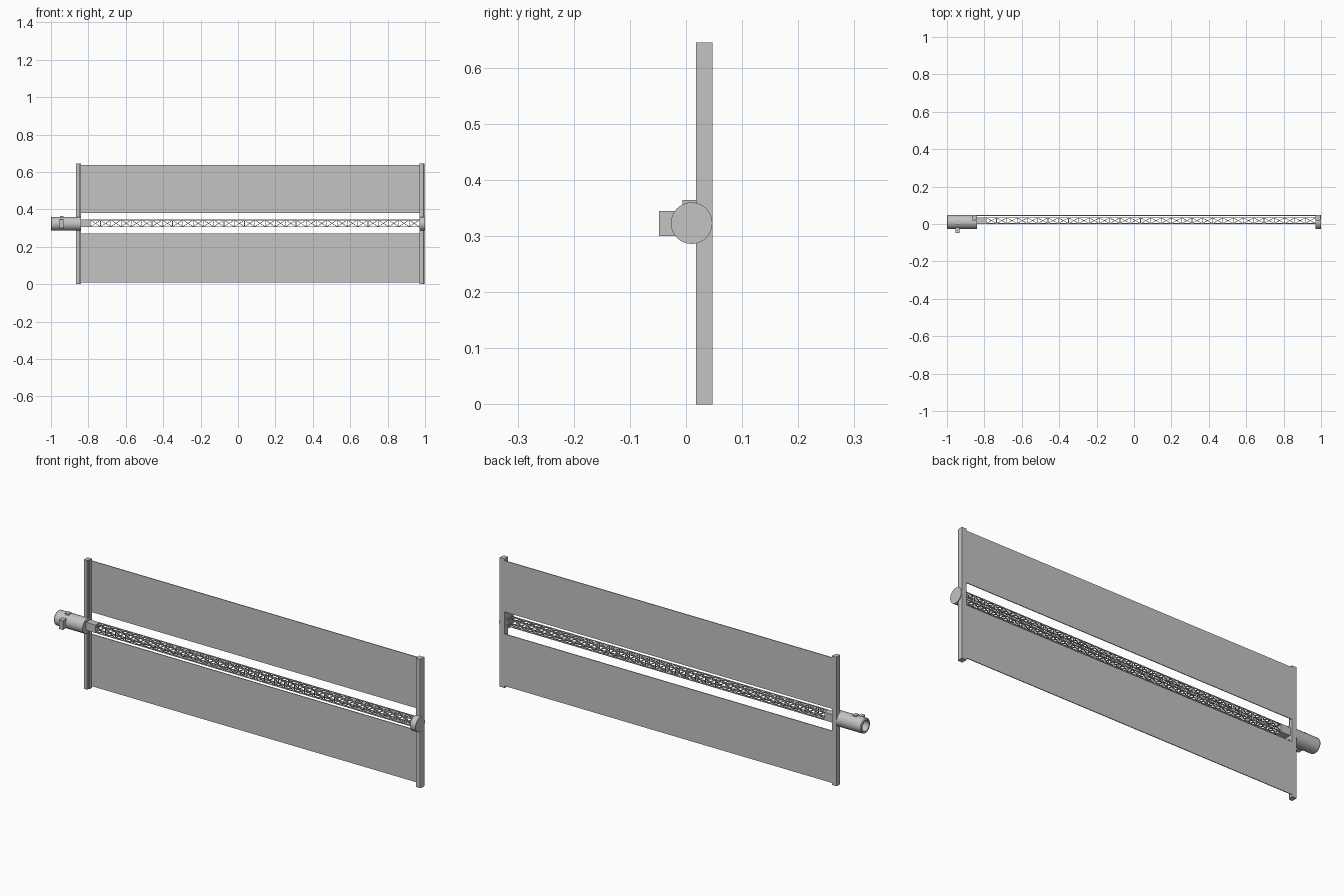
import bpy, bmesh, math
from mathutils import Matrix, Vector

cube = bpy.data.objects.get("Cube")
if cube:
    bpy.data.objects.remove(cube, do_unlink=True)

grey = bpy.data.materials.new("light grey")
grey.use_nodes = True
grey.diffuse_color = (0.55, 0.55, 0.55, 1)
grey.node_tree.nodes["Principled BSDF"].inputs["Base Color"].default_value = grey.diffuse_color

AXIS_Y, AXIS_Z = 0.01, 0.323      # mast tube centre line
TOP = 0.645                       # overall height
INNER_L, INNER_R = -0.84, 0.97    # span between end bars


def finish(name, bm, smooth=False):
    bmesh.ops.recalc_face_normals(bm, faces=bm.faces)
    mesh = bpy.data.meshes.new(name)
    bm.to_mesh(mesh)
    bm.free()
    mesh.materials.append(grey)
    obj = bpy.data.objects.new(name, mesh)
    bpy.context.collection.objects.link(obj)
    if smooth:
        bpy.ops.object.select_all(action='DESELECT')
        obj.select_set(True)
        bpy.context.view_layer.objects.active = obj
        bpy.ops.object.shade_smooth_by_angle(angle=math.radians(35))
    return obj


def box(name, x0, x1, y0, y1, z0, z1):
    bm = bmesh.new()
    centre = Vector((x0 + x1, y0 + y1, z0 + z1)) / 2
    size = Matrix.Diagonal((x1 - x0, y1 - y0, z1 - z0, 1))
    bmesh.ops.create_cube(bm, size=1, matrix=Matrix.Translation(centre) @ size)
    return finish(name, bm)


def lathe(name, profile, steps=32):
    """Turn (x, radius) points around the mast centre line."""
    bm = bmesh.new()
    centre = Vector((0, AXIS_Y, AXIS_Z))
    verts = [bm.verts.new(centre + Vector((x, 0, r))) for x, r in profile]
    edges = [bm.edges.new(pair) for pair in zip(verts, verts[1:])]
    bmesh.ops.spin(bm, geom=verts + edges, cent=centre, axis=(1, 0, 0),
                   angle=math.tau, steps=steps)
    bmesh.ops.remove_doubles(bm, verts=bm.verts, dist=1e-5)
    return finish(name, bm, True)


def bar(name, outline):
    """Extrude an (x, y) outline over the full height."""
    bm = bmesh.new()
    face = bm.faces.new([bm.verts.new((x, y, 0)) for x, y in outline])
    out = bmesh.ops.extrude_face_region(bm, geom=[face])
    top = [v for v in out["geom"] if isinstance(v, bmesh.types.BMVert)]
    bmesh.ops.translate(bm, verts=top, vec=(0, 0, TOP))
    return finish(name, bm)


def strut(bm, a, b, width):
    """Square rod between two points."""
    d = b - a
    m = Matrix.Translation((a + b) / 2) @ d.to_track_quat('Z', 'Y').to_matrix().to_4x4()
    bmesh.ops.create_cube(bm, size=1, matrix=m @ Matrix.Diagonal((width, width, d.length, 1)))


# End bars with a stepped front corner
bar("root_end_bar", [(-0.865, 0.047), (-0.865, 0.018), (-0.846, 0.018),
                     (-0.846, 0.028), (INNER_L, 0.028), (INNER_L, 0.047)])
bar("tip_end_bar", [(0.997, 0.047), (0.997, 0.028), (0.993, 0.018),
                    (INNER_R, 0.018), (INNER_R, 0.047)])

# Two thin blankets between the bars
box("lower_panel", INNER_L, INNER_R, 0.043, 0.047, 0.01, 0.27)
box("upper_panel", INNER_L, INNER_R, 0.043, 0.047, 0.38, 0.636)

# Root tube with an open end, and the tip disc
lathe("root_tube", [(INNER_L, 0), (INNER_L, 0.037), (-0.996, 0.037), (-1, 0.034),
                    (-1, 0.026), (-0.93, 0.026), (-0.93, 0)])
lathe("tip_disc", [(INNER_R, 0), (INNER_R, 0.037), (1, 0.037), (1, 0)])

# Latch blocks on the root tube
box("front_latch", -0.955, -0.934, -0.048, -0.015, 0.3, 0.345)
box("top_latch", -0.953, -0.932, -0.006, 0.018, 0.345, 0.364)

# Canister from which the mast extends
Y0, Y1, Z0, Z1 = 0.001, 0.035, 0.305, 0.345
START = -0.79
box("mast_canister", INNER_L, START, Y0, Y1, Z0, Z1)

# Lattice mast: four longerons, square battens, crossed diagonals
BAYS, ROD = 32, 0.004
bm = bmesh.new()
h = ROD / 2
corners = [(Y0 + h, Z0 + h), (Y1 - h, Z0 + h), (Y1 - h, Z1 - h), (Y0 + h, Z1 - h)]
step = (INNER_R - START) / BAYS
for i, c in enumerate(corners):
    n = corners[(i + 1) % 4]
    strut(bm, Vector((START, *c)), Vector((INNER_R, *c)), ROD)
    for k in range(BAYS):
        xa, xb = START + k * step, START + (k + 1) * step
        strut(bm, Vector((xa, *c)), Vector((xa, *n)), ROD * 0.8)
        strut(bm, Vector((xa, *c)), Vector((xb, *n)), ROD * 0.7)
        strut(bm, Vector((xa, *n)), Vector((xb, *c)), ROD * 0.7)
finish("lattice_mast", bm)
